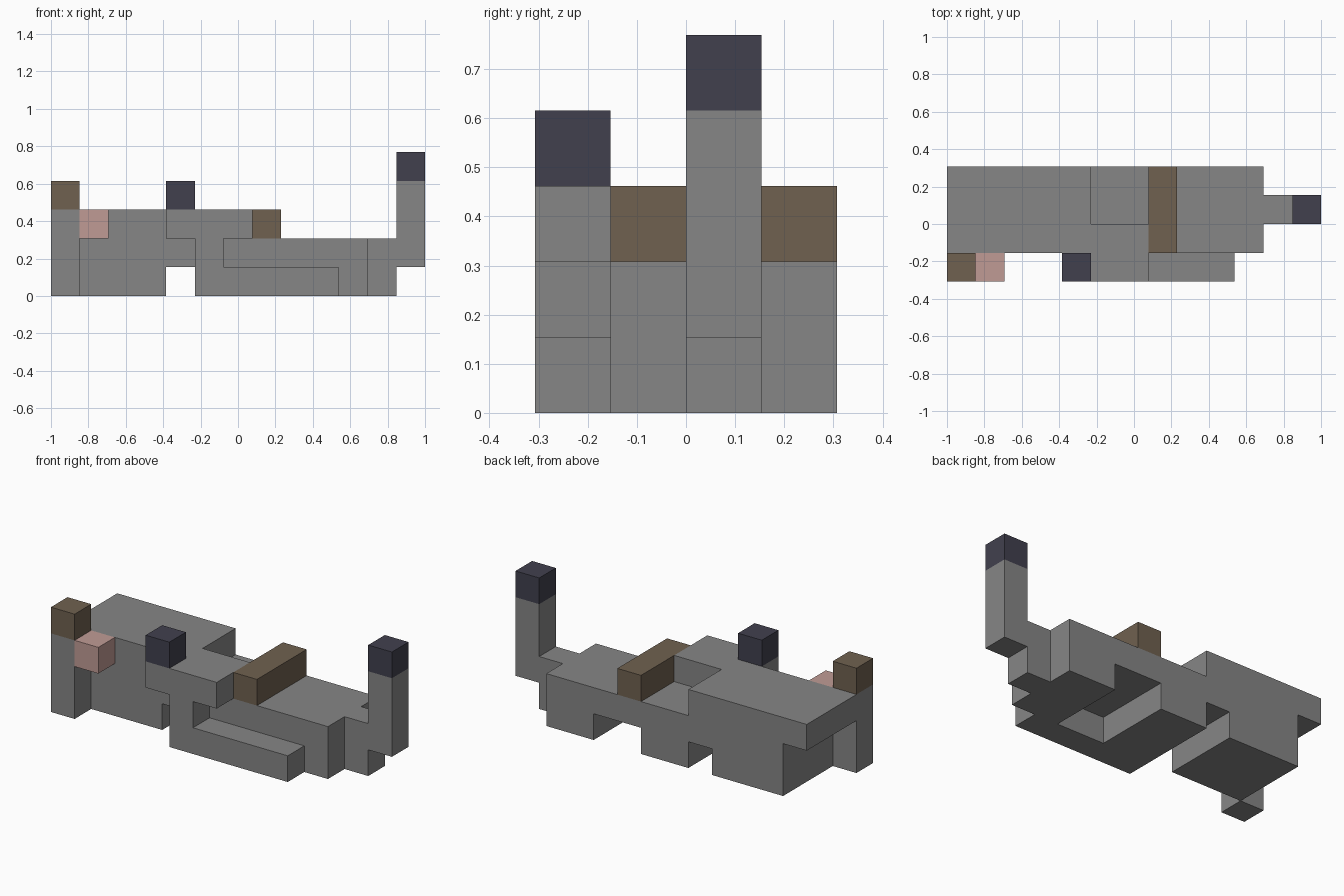
import bpy
import bmesh
from itertools import product
from mathutils import Vector

cube = bpy.data.objects.get("Cube")
if cube:
    bpy.data.objects.remove(cube, do_unlink=True)

UNIT = 2 / 13                      # edge of one block
ORIGIN = Vector((6.5, 2, 0))       # grid point placed at the world origin


def make_material(name, rgb):
    mat = bpy.data.materials.new(name)
    mat.use_nodes = True
    mat.diffuse_color = (*rgb, 1)
    mat.node_tree.nodes["Principled BSDF"].inputs["Base Color"].default_value = (*rgb, 1)
    return mat


grey = make_material("grey fur", (0.24, 0.24, 0.24))
brown = make_material("brown fur", (0.16, 0.12, 0.08))
dark = make_material("dark fur", (0.053, 0.051, 0.076))
pink = make_material("pink nose", (0.53, 0.33, 0.30))

# Each part: name, material, boxes as (low corner, high corner) in blocks
PARTS = [
    # head and ears
    ("head", grey, [((1, 1, 0), (4, 4, 2)), ((0, 1, 2), (5, 4, 3)), ((4, 1, 1), (5, 4, 2))]),
    ("right_ear", grey, [((0, 0, 0), (1, 1, 3))]),
    ("right_ear_tip", brown, [((0, 0, 3), (1, 1, 4))]),
    ("left_ear", grey, [((4, 0, 2), (5, 1, 3))]),
    ("left_ear_tip", dark, [((4, 0, 3), (5, 1, 4))]),
    ("nose", pink, [((1, 0, 2), (2, 1, 3))]),
    # body and legs
    ("torso", grey, [((5, 1, 1), (11, 4, 2))]),
    ("shoulder", grey, [((5, 0, 2), (7, 2, 3))]),
    ("back_stripe", brown, [((7, 1, 2), (8, 4, 3))]),
    ("front_leg", grey, [((5, 0, 0), (6, 1, 2)), ((6, 0, 0), (10, 1, 1))]),
    ("front_haunch", grey, [((5, 1, 0), (7, 4, 1))]),
    ("rear_haunch", grey, [((9, 1, 0), (11, 4, 1))]),
    # tail
    ("tail", grey, [((11, 2, 0), (12, 3, 2)), ((12, 2, 1), (13, 3, 4))]),
    ("tail_tip", dark, [((12, 2, 4), (13, 3, 5))]),
]


def cells_of(boxes):
    return {c for lo, hi in boxes for c in product(*map(range, lo, hi))}


filled = set().union(*(cells_of(boxes) for _, _, boxes in PARTS))


def build_part(name, mat, boxes):
    """Skin the part's blocks, leaving out walls hidden against other blocks."""
    bm = bmesh.new()
    for cell in cells_of(boxes):
        centre = Vector(cell) + Vector((0.5, 0.5, 0.5))
        for axis, sign in product(range(3), (-1, 1)):
            n, u = Vector(), Vector()
            n[axis] = sign
            u[(axis + 1) % 3] = 1
            if tuple(int(a + b) for a, b in zip(cell, n)) in filled:
                continue
            v = n.cross(u)
            corners = [centre + (n + a * u + b * v) / 2
                       for a, b in ((1, 1), (-1, 1), (-1, -1), (1, -1))]
            bm.faces.new([bm.verts.new((p - ORIGIN) * UNIT) for p in corners])
    bmesh.ops.remove_doubles(bm, verts=bm.verts, dist=0.001)
    bmesh.ops.dissolve_limit(bm, angle_limit=0.01, verts=bm.verts, edges=bm.edges)
    mesh = bpy.data.meshes.new(name)
    bm.to_mesh(mesh)
    bm.free()
    mesh.materials.append(mat)
    bpy.context.collection.objects.link(bpy.data.objects.new(name, mesh))


for part in PARTS:
    build_part(*part)
